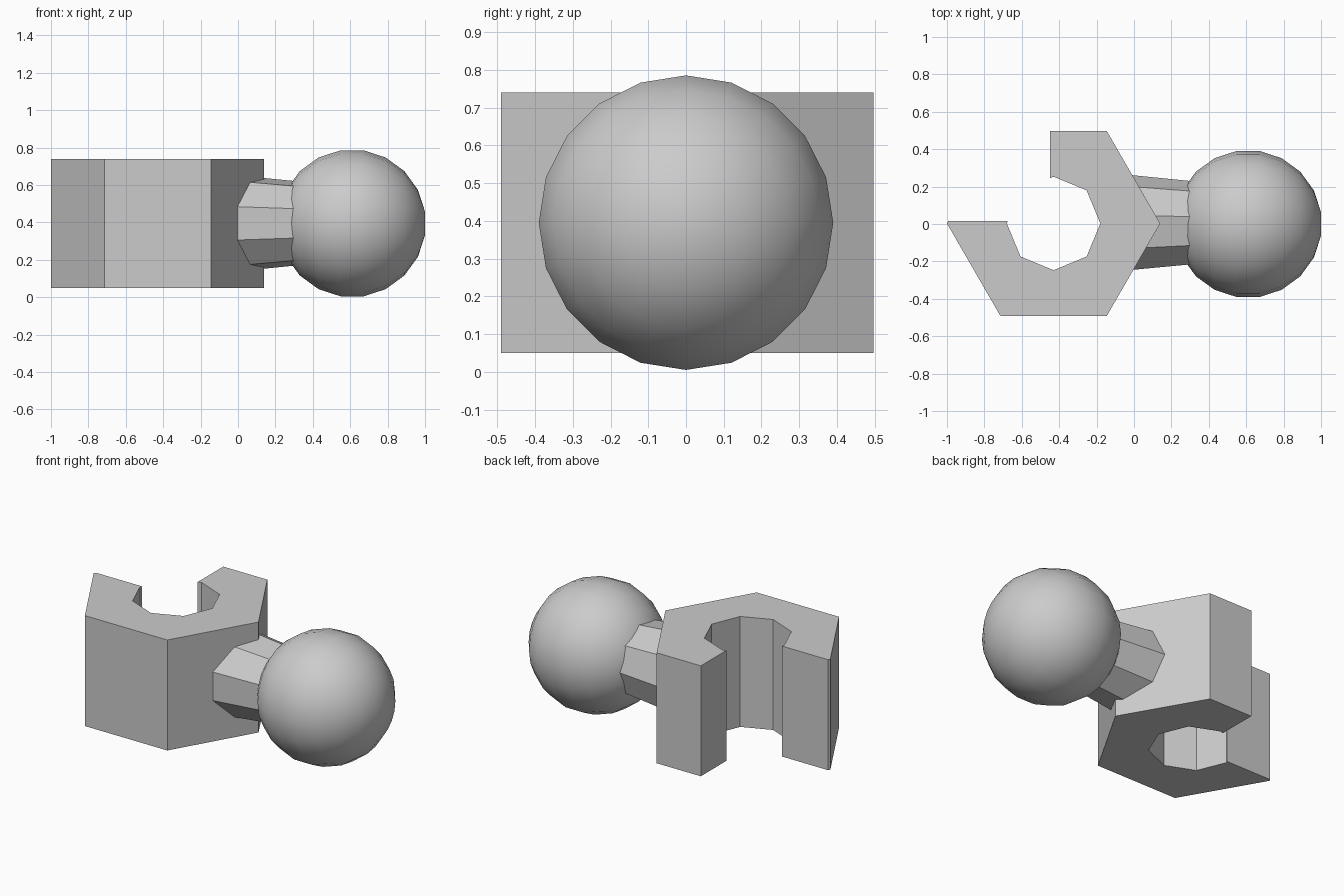
import bpy, bmesh, math

if "Cube" in bpy.data.objects:
    bpy.data.objects.remove(bpy.data.objects["Cube"])

GREY = bpy.data.materials.new("plain_grey")
GREY.diffuse_color = (0.6, 0.6, 0.6, 1)
GREY.use_nodes = True
GREY.node_tree.nodes["Principled BSDF"].inputs["Base Color"].default_value = GREY.diffuse_color
MID_Z = 0.395


def finish(name, bm):
    bmesh.ops.recalc_face_normals(bm, faces=bm.faces)
    mesh = bpy.data.meshes.new(name)
    bm.to_mesh(mesh)
    bm.free()
    mesh.materials.append(GREY)
    obj = bpy.data.objects.new(name, mesh)
    bpy.context.collection.objects.link(obj)
    return obj


def lathe_x(name, rings, sides):
    """Closed solid around the x axis; rings are (x, radius), first vertex on +y."""
    bm = bmesh.new()
    loops = []
    for x, r in rings:
        angles = [2 * math.pi * i / sides for i in range(sides)]
        loops.append([bm.verts.new((x, r * math.cos(a), MID_Z + r * math.sin(a))) for a in angles])
    for a, b in zip(loops, loops[1:]):
        for i in range(sides):
            j = (i + 1) % sides
            bm.faces.new((a[i], a[j], b[j], b[i]))
    bm.faces.new(loops[0])
    bm.faces.new(loops[-1])
    return finish(name, bm)


# Hexagonal jaw block with an octagonal bore, opened towards the back left
CX, CY, HEX, BORE = -0.43, 0.003, 0.57, 0.25


def ring_point(radius, degrees):
    a = math.radians(degrees)
    return (CX + radius * math.cos(a), CY + radius * math.sin(a))


top_y = CY + HEX * math.sin(math.radians(60))
profile = [(-0.45, top_y)]
profile += [ring_point(HEX, d) for d in (60, 0, -60, -120, -180)]
profile += [(-0.993, 0.016), (-0.675, 0.016)]
profile += [ring_point(BORE, d) for d in range(-180, 91, 45)]
profile += [(-0.45, 0.245)]

bm = bmesh.new()
base = bm.faces.new([bm.verts.new((x, y, 0.05)) for x, y in profile])
top = bmesh.ops.extrude_face_region(bm, geom=[base])["geom"]
bmesh.ops.translate(bm, vec=(0, 0, 0.69), verts=[v for v in top if isinstance(v, bmesh.types.BMVert)])
finish("jaw_block", bm)

# Nine-sided tapering neck
lathe_x("neck", [(-0.05, 0.265), (0.36, 0.224)], 9)

# Smooth ball with small flat ends
R = 0.395
steps = [math.radians(d) for d in range(-81, 82, 18)]
ball = lathe_x("ball", [(0.61 + R * math.sin(a), R * math.cos(a)) for a in steps], 20)
for poly in ball.data.polygons:
    poly.use_smooth = True
